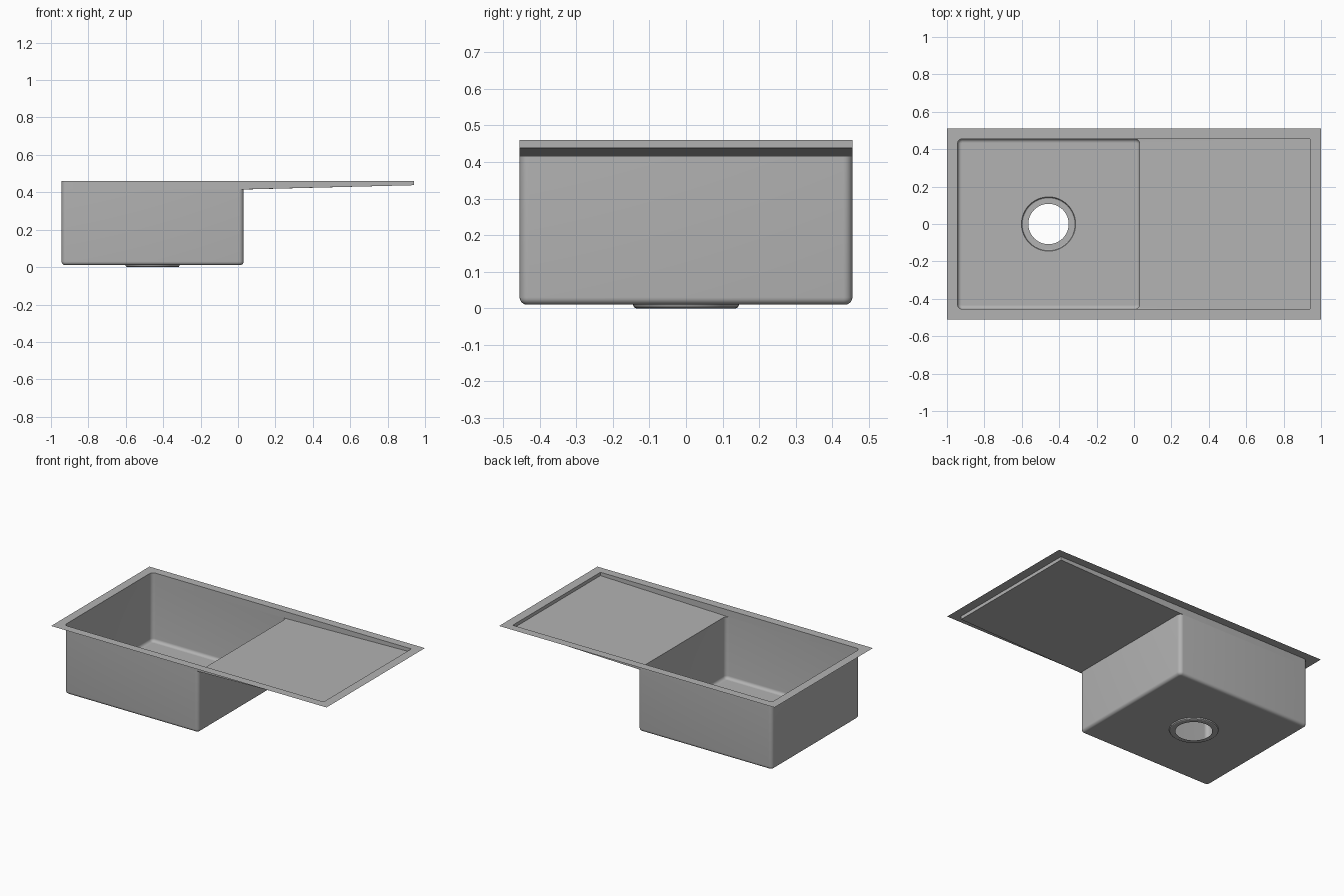
import bpy
import bmesh
from math import cos, sin, pi

if "Cube" in bpy.data.objects:
    bpy.data.objects.remove(bpy.data.objects["Cube"], do_unlink=True)

STEEL = (0.45, 0.45, 0.45, 1)
steel = bpy.data.materials.new("brushed steel grey")
steel.use_nodes = True
steel.diffuse_color = STEEL
steel.node_tree.nodes["Principled BSDF"].inputs["Base Color"].default_value = STEEL

TOP, LEDGE, DRAIN_END, FLOOR = 0.46, 0.415, 0.438, 0.01
X0, X1, XE, Y = -0.943, 0.03, 0.94, 0.455   # bowl ends, drainer end, half depth
R, FILLET, SEG = 0.025, 0.02, 6             # corner radius, floor fillet
DRAIN_X, DRAIN_R, HOLE_R = -0.457, 0.145, 0.108


def rounded_loop(inset, z):
    """Rounded rectangle of the bowl, anticlockwise from the right side."""
    pts = []
    for i, (cx, cy) in enumerate([(X1 - R, Y - R), (X0 + R, Y - R),
                                  (X0 + R, R - Y), (X1 - R, R - Y)]):
        for k in range(SEG + 1):
            a = (i + k / SEG) * pi / 2
            pts.append((cx + (R - inset) * cos(a), cy + (R - inset) * sin(a), z))
    return pts


def circle(r, z, n=48):
    return [(DRAIN_X + r * cos(2 * pi * i / n), r * sin(2 * pi * i / n), z)
            for i in range(n)]


def bridge(bm, loops):
    """Skin a row of closed loops with equal point counts."""
    rows = [[bm.verts.new(p) for p in loop] for loop in loops]
    for a, b in zip(rows, rows[1:]):
        for i in range(len(a)):
            j = (i + 1) % len(a)
            bm.faces.new((a[i], b[i], b[j], a[j]))


def fill(bm, *loops):
    """Fill a flat outline, leaving any inner loop open."""
    edges = []
    for loop in loops:
        vs = [bm.verts.new(p) for p in loop]
        edges += [bm.edges.new((vs[i - 1], vs[i])) for i in range(len(vs))]
    made = bmesh.ops.triangle_fill(bm, edges=edges, use_beauty=True, normal=(0, 0, 1))
    for f in made["geom"]:
        if isinstance(f, bmesh.types.BMFace):
            f.normal_update()
            if f.normal.z < 0:
                f.normal_flip()


def finish(bm, name):
    bmesh.ops.remove_doubles(bm, verts=bm.verts, dist=0.0002)
    mesh = bpy.data.meshes.new(name)
    bm.to_mesh(mesh)
    bm.free()
    mesh.materials.append(steel)
    ob = bpy.data.objects.new(name, mesh)
    bpy.context.collection.objects.link(ob)
    bpy.ops.object.select_all(action='DESELECT')
    ob.select_set(True)
    bpy.context.view_layer.objects.active = ob
    bpy.ops.object.shade_smooth_by_angle(angle=pi / 6)


# Bowl: straight walls, filleted into a floor with a round opening
bm = bmesh.new()
lip = rounded_loop(0, LEDGE)
loops = [lip]
for k in range(SEG + 1):
    a = k / SEG * pi / 2
    loops.append(rounded_loop(FILLET * (1 - cos(a)), FLOOR + FILLET * (1 - sin(a))))
bridge(bm, [loop[::-1] for loop in loops][::-1])
fill(bm, loops[-1], circle(DRAIN_R, FLOOR))
finish(bm, "bowl")

# Upper wall: follows the bowl on the left, then runs round the drainer
left_path = lip[SEG:3 * (SEG + 1) + 1]
low = left_path + [(XE, -Y, DRAIN_END), (XE, Y, DRAIN_END)]
high = [(x, y, TOP) for x, y, z in low]
bm = bmesh.new()
bridge(bm, [high[::-1], low[::-1]][::-1])
finish(bm, "upper_wall")

# Drainer: sloping board whose edge meets the rounded bowl corners
bm = bmesh.new()
edge = lip[3 * (SEG + 1):] + lip[:SEG + 1]
fill(bm, [(XE, Y, DRAIN_END), (XE, -Y, DRAIN_END)][::-1] + edge[::-1])
finish(bm, "drainer")

# Flat rim
bm = bmesh.new()
fill(bm, [(-1, -0.51, TOP), (1, -0.51, TOP), (1, 0.51, TOP), (-1, 0.51, TOP)], high)
finish(bm, "rim")

# Drain seat: shallow step down to the open hole
bm = bmesh.new()
bridge(bm, [circle(r, z) for r, z in [(HOLE_R, 0), (DRAIN_R - 0.008, 0),
                                      (DRAIN_R - 0.003, 0.003), (DRAIN_R, FLOOR)]])
bmesh.ops.reverse_faces(bm, faces=bm.faces)
finish(bm, "drain_seat")
